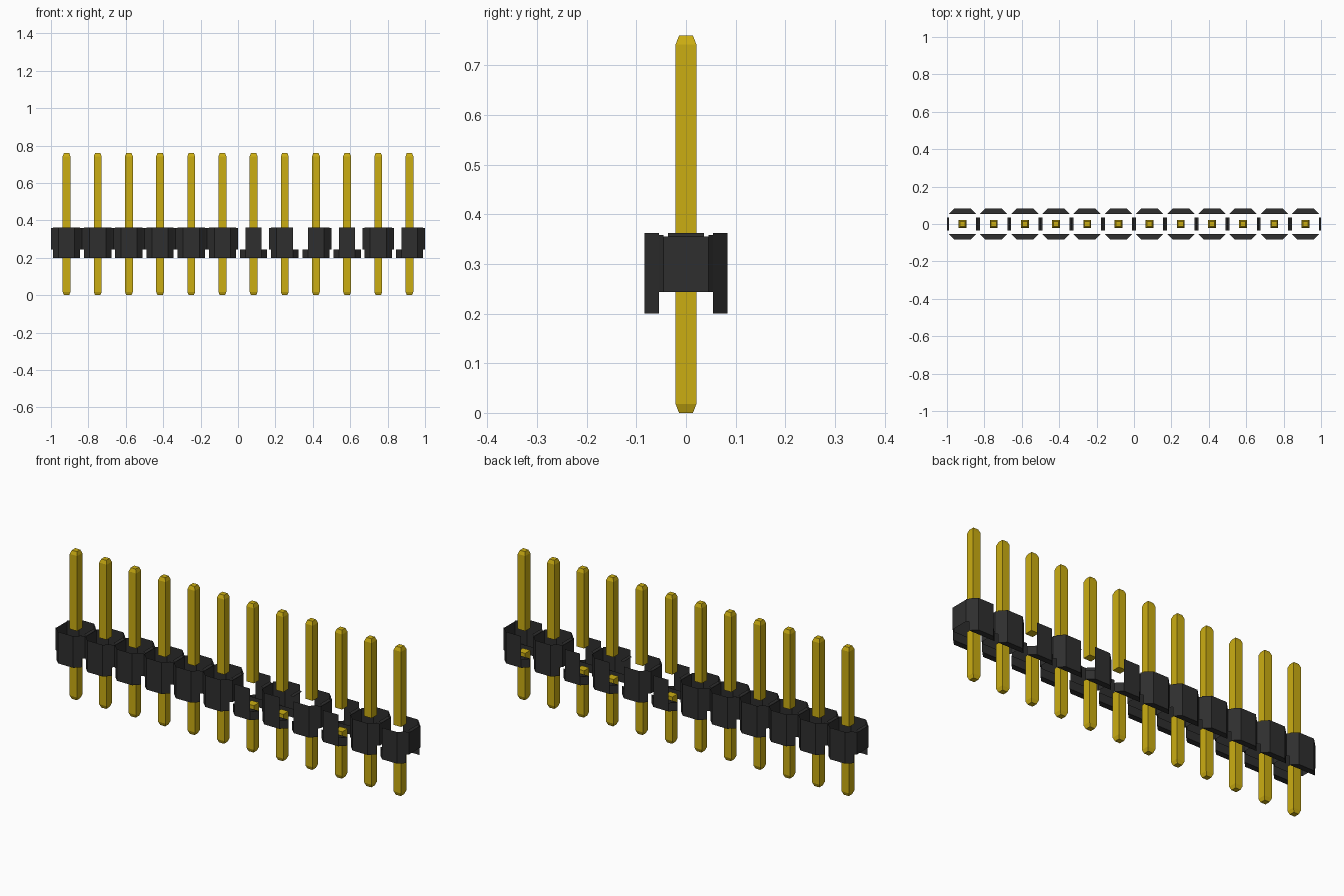
import bpy, bmesh

cube = bpy.data.objects.get("Cube")
if cube:
    bpy.data.objects.remove(cube)


def material(name, color):
    m = bpy.data.materials.new(name)
    m.use_nodes = True
    m.diffuse_color = color
    m.node_tree.nodes["Principled BSDF"].inputs["Base Color"].default_value = color
    return m


gold = material("gold", (0.60, 0.42, 0.006, 1))
black = material("black plastic", (0.028, 0.028, 0.028, 1))

COUNT = 12
PITCH = 2 / COUNT
HALF = PITCH / 2
Z_LEG, Z_BODY, Z_TOP, Z_TIP = 0.20, 0.244, 0.362, 0.76
FLAT, DEPTH = 0.043, 0.084      # half width and half depth of the flat faces
LEG_X, LEG_Y = 0.073, 0.054     # where the legs stop on the chamfer
NECK_Y = 0.045                  # half depth of the neck between housings
OPEN_LEFT = {6, 8, 9, 11}       # housings with an open -x side
OPEN_RIGHT = {6, 7, 9}          # housings with an open +x side


def finish(name, bm, mat, x):
    bmesh.ops.remove_doubles(bm, verts=bm.verts, dist=0.0001)
    mesh = bpy.data.meshes.new(name)
    bm.to_mesh(mesh)
    bm.free()
    mesh.materials.append(mat)
    obj = bpy.data.objects.new(name, mesh)
    obj.location.x = x
    bpy.context.collection.objects.link(obj)


def face(bm, points, flip=False):
    verts = [bm.verts.new(p) for p in points]
    bm.faces.new(verts[::-1] if flip else verts)


def wall(bm, a, b, z0, z1, flip=False):
    face(bm, [(*a, z0), (*b, z0), (*b, z1), (*a, z1)], flip)


def pin_part(name, x, rings):
    # Square pin with a tapered end, lofted through (z, half width) rings
    bm = bmesh.new()
    loops = [[(-h, -h, z), (h, -h, z), (h, h, z), (-h, h, z)] for z, h in rings]
    face(bm, loops[0], True)
    face(bm, loops[-1])
    for low, high in zip(loops, loops[1:]):
        for i in range(4):
            j = (i + 1) % 4
            face(bm, [low[i], low[j], high[j], high[i]])
    finish(name, bm, gold, x)


def housing(index, x):
    bm = bmesh.new()
    for sy in (-1, 1):
        # Flat front or back wall, running down into the leg
        wall(bm, (-FLAT, sy * DEPTH), (FLAT, sy * DEPTH), Z_LEG, Z_TOP, sy > 0)
        # Leg underside and inner face
        face(bm, [(-FLAT, sy * DEPTH, Z_LEG), (FLAT, sy * DEPTH, Z_LEG),
                  (LEG_X, sy * LEG_Y, Z_LEG), (-LEG_X, sy * LEG_Y, Z_LEG)], sy < 0)
        wall(bm, (-LEG_X, sy * LEG_Y), (LEG_X, sy * LEG_Y), Z_LEG, Z_BODY, sy < 0)
        for sx in (-1, 1):
            # Leg chamfer
            wall(bm, (sx * FLAT, sy * DEPTH), (sx * LEG_X, sy * LEG_Y),
                 Z_LEG, Z_BODY, sx * sy > 0)
    for sx, opened in ((-1, OPEN_LEFT), (1, OPEN_RIGHT)):
        # Small sloping neck top
        face(bm, [(sx * LEG_X, -0.036, Z_TOP), (sx * HALF, -0.036, Z_TOP - 0.007),
                  (sx * HALF, 0.036, Z_TOP - 0.007), (sx * LEG_X, 0.036, Z_TOP)], sx < 0)
        if index in opened:
            continue
        # Neck end wall and body chamfers
        wall(bm, (sx * HALF, -NECK_Y), (sx * HALF, NECK_Y), Z_BODY, Z_TOP - 0.007, sx < 0)
        for sy in (-1, 1):
            wall(bm, (sx * FLAT, sy * DEPTH), (sx * LEG_X, sy * LEG_Y),
                 Z_BODY, Z_TOP, sx * sy > 0)
            wall(bm, (sx * LEG_X, sy * LEG_Y), (sx * HALF, sy * NECK_Y),
                 Z_BODY, Z_TOP - 0.004, sx * sy > 0)
    finish(f"housing_{index + 1}", bm, black, x)


for i in range(COUNT):
    x = -1 + HALF + i * PITCH
    housing(i, x)
    pin_part(f"lower_pin_{i + 1}", x, [(0, 0.014), (0.018, 0.021), (Z_BODY, 0.021)])
    pin_part(f"upper_pin_{i + 1}", x,
             [(Z_TOP - 0.004, 0.021), (Z_TIP - 0.018, 0.021), (Z_TIP, 0.014)])
